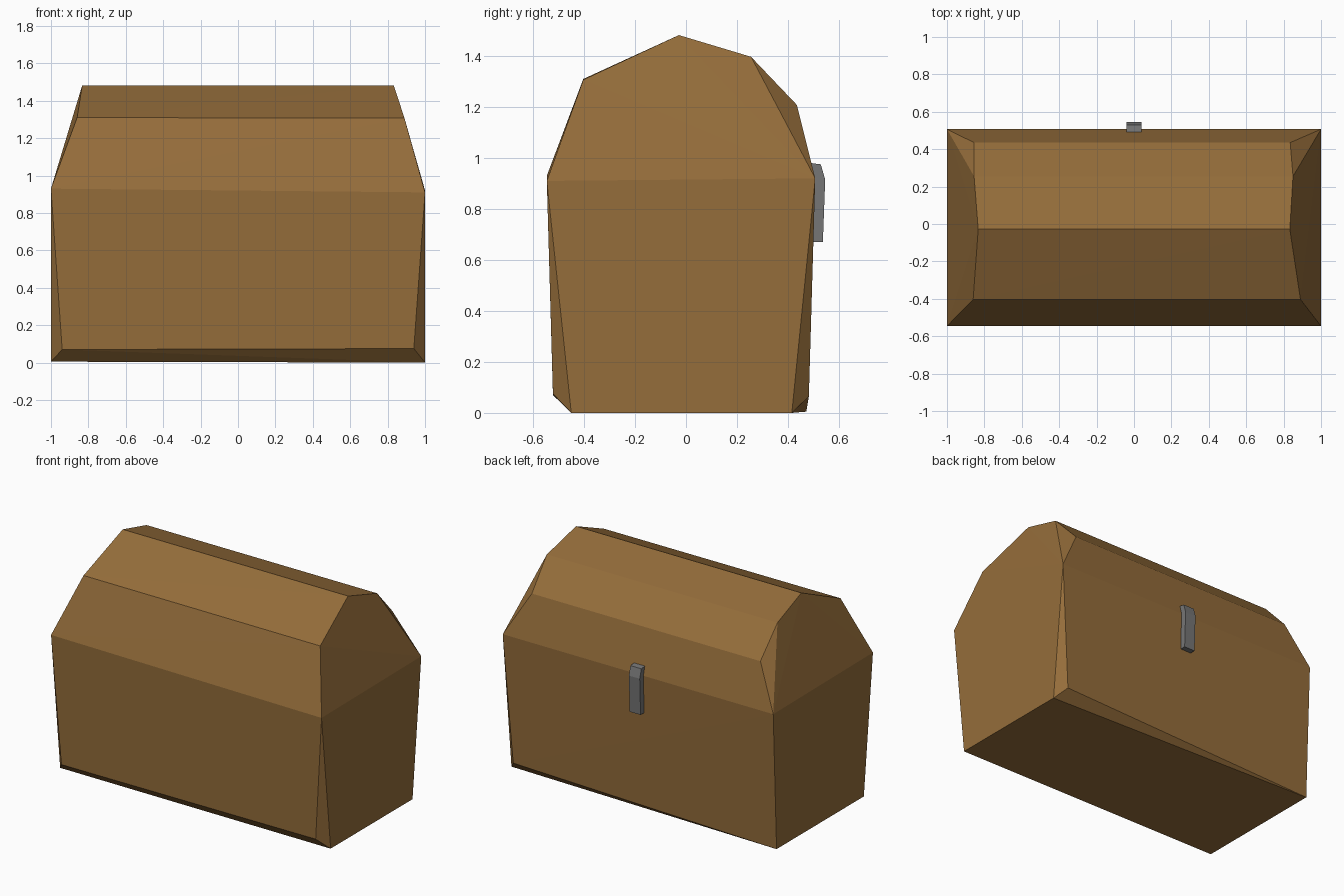
import bpy, bmesh

if "Cube" in bpy.data.objects:
    bpy.data.objects.remove(bpy.data.objects["Cube"])


def material(name, rgb):
    m = bpy.data.materials.new(name)
    m.diffuse_color = (*rgb, 1)
    m.use_nodes = True
    m.node_tree.nodes["Principled BSDF"].inputs["Base Color"].default_value = m.diffuse_color
    return m


def hull_object(name, points, mat):
    """Flat-faced solid wrapped tightly round a few corner points."""
    bm = bmesh.new()
    for p in points:
        bm.verts.new(p)
    bmesh.ops.convex_hull(bm, input=bm.verts)
    bmesh.ops.recalc_face_normals(bm, faces=bm.faces)
    mesh = bpy.data.meshes.new(name)
    bm.to_mesh(mesh)
    bm.free()
    mesh.materials.append(mat)
    obj = bpy.data.objects.new(name, mesh)
    bpy.context.collection.objects.link(obj)
    return obj


def prism_object(name, profile, half_width, mat):
    """Side profile (y, z) extruded along x."""
    bm = bmesh.new()
    face = bm.faces.new([bm.verts.new((-half_width, y, z)) for y, z in profile])
    side = bmesh.ops.extrude_face_region(bm, geom=[face])
    verts = [v for v in side["geom"] if isinstance(v, bmesh.types.BMVert)]
    bmesh.ops.translate(bm, verts=verts, vec=(2 * half_width, 0, 0))
    bmesh.ops.recalc_face_normals(bm, faces=bm.faces)
    mesh = bpy.data.meshes.new(name)
    bm.to_mesh(mesh)
    bm.free()
    mesh.materials.append(mat)
    obj = bpy.data.objects.new(name, mesh)
    bpy.context.collection.objects.link(obj)
    return obj


wood = material("brown wood", (0.30, 0.153, 0.043))
iron = material("grey iron", (0.18, 0.18, 0.18))

# Chest: each rail runs lengthwise as (left x, right x, y, left z, right z)
rails = [
    (-1.00, 1.00, -0.45, 0.005, 0.00),    # bottom front corners
    (-0.94, 0.94, -0.522, 0.07, 0.075),   # front lower edge
    (-1.00, 1.00, -0.546, 0.93, 0.91),    # front rim
    (-0.86, 0.89, -0.403, 1.31, 1.307),   # lid front fold
    (-0.833, 0.833, -0.028, 1.482, 1.482),  # lid ridge
    (-0.855, 0.85, 0.255, 1.397, 1.397),  # lid back fold
    (-0.855, 0.835, 0.435, 1.208, 1.208),  # lid lower back fold
    (-1.00, 1.00, 0.507, 0.92, 0.92),     # back rim
]
corners = []
for xl, xr, y, zl, zr in rails:
    corners += [(xl, y, zl), (xr, y, zr)]
# Lower back: bevelled corner on the right only
corners += [(-1, 0.472, 0.005), (1, 0.415, 0.0), (0.94, 0.482, 0.065)]
hull_object("chest", corners, wood)

# Latch: bent strap over the back rim
prism_object("latch", [(0.497, 0.67), (0.537, 0.67), (0.546, 0.915),
                       (0.529, 0.975), (0.49, 0.98), (0.503, 0.91)], 0.04, iron)
